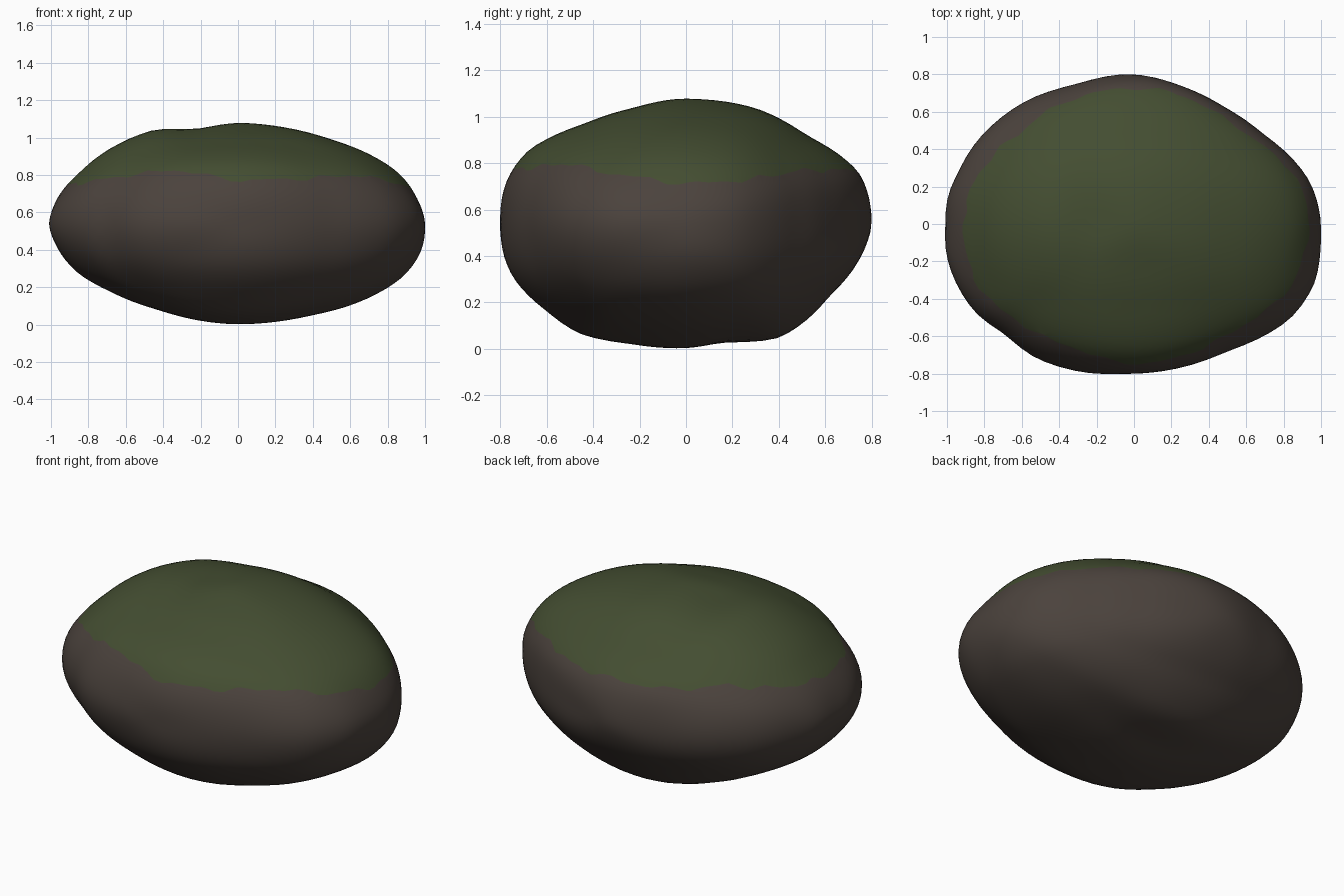
import bpy, bmesh, math
from mathutils import Vector

default_cube = bpy.data.objects.get("Cube")
if default_cube:
    bpy.data.objects.remove(default_cube, do_unlink=True)

HALF = Vector((1.0, 0.8, 0.535))
MID = 0.54


def make_material(name, colour):
    mat = bpy.data.materials.new(name)
    mat.use_nodes = True
    mat.diffuse_color = colour
    mat.node_tree.nodes["Principled BSDF"].inputs["Base Color"].default_value = colour
    mat.roughness = 0.9
    return mat


def lookup(samples, angle):
    """Linear interpolation in a closed ring of (angle, value) pairs."""
    angle %= math.tau
    ring = [(samples[-1][0] - math.tau, samples[-1][1])] + samples
    ring.append((samples[0][0] + math.tau, samples[0][1]))
    for (a, va), (b, vb) in zip(ring, ring[1:]):
        if a <= angle <= b:
            t = (angle - a) / max(b - a, 1e-6)
            return va + (vb - va) * t
    return samples[0][1]


def outline(points, u_size, v_size, v_mid=0.0):
    """Turn an outline into swelling factors around an ellipse."""
    ring = []
    for u, v in points:
        p, q = u / u_size, (v - v_mid) / v_size
        ring.append((math.atan2(q, p) % math.tau, math.hypot(p, q)))
    return sorted(ring)


# Boulder outlines: plan, front and side
plan = outline([(1, 0), (.94, .23), (.69, .48), (.49, .62), (.21, .75), (-.04, .81),
                (-.3, .75), (-.56, .67), (-.83, .46), (-.94, .28), (-1, .15), (-1, -.2),
                (-.83, -.5), (-.7, -.58), (-.53, -.72), (-.26, -.8), (0, -.8),
                (.2, -.78), (.5, -.68), (.84, -.51), (.97, -.32), (1, -.15)],
               HALF.x, HALF.y)
front = outline([(1, .54), (.96, .67), (.85, .82), (.5, .99), (.22, 1.06), (0, 1.08),
                 (-.22, 1.04), (-.44, 1.05), (-.69, .94), (-.84, .82), (-.97, .67),
                 (-1, .55), (-.97, .42), (-.85, .27), (-.69, .18), (-.43, .08),
                 (-.2, .02), (0, 0), (.4, .05), (.6, .1), (.88, .25), (.99, .41)],
                HALF.x, HALF.z, MID)
side = outline([(.8, .55), (.75, .76), (.52, .92), (.3, 1.04), (-.04, 1.08),
                (-.22, 1.04), (-.44, .97), (-.68, .86), (-.77, .74), (-.8, .54),
                (-.75, .31), (-.6, .16), (-.46, .06), (-.24, .02), (-.04, 0),
                (.15, .03), (.4, .04), (.62, .23), (.72, .34), (.77, .43)],
               HALF.y, HALF.z, MID)

# Height of the moss edge, evenly spaced around the boulder from +x
edge_heights = [.71, .73, .77, .77, .78, .78, .81, .77,
                .75, .75, .79, .83, .77, .78, .8, .75]
moss_edge = [(math.tau * i / len(edge_heights), h) for i, h in enumerate(edge_heights)]


def above_edge(co):
    angle = math.atan2(co.y / HALF.y, co.x)
    ripple = 0.008 * math.sin(17 * angle) + 0.006 * math.sin(29 * angle + 1)
    return co.z - lookup(moss_edge, angle) - ripple


# Boulder body: a sphere swollen to match the three outlines
bm = bmesh.new()
bmesh.ops.create_icosphere(bm, subdivisions=5, radius=1)
for vert in bm.verts:
    d = vert.co.normalized()
    swell = total = 0.0
    for ring, u, v, away in ((plan, d.x, d.y, d.z), (front, d.x, d.z, d.y),
                             (side, d.y, d.z, d.x)):
        weight = 1 / (away * away + 0.004)
        swell += weight * lookup(ring, math.atan2(v, u))
        total += weight
    d *= swell / total
    vert.co = Vector((d.x * HALF.x, d.y * HALF.y, d.z * HALF.z + MID))

# Soften the creases between outline points
for _ in range(2):
    bmesh.ops.smooth_vert(bm, verts=bm.verts, factor=0.4,
                          use_axis_x=True, use_axis_y=True, use_axis_z=True)

# Cut the ragged moss edge into the surface
level = {v: above_edge(v.co) for v in bm.verts}
cuts = []
for edge in list(bm.edges):
    a, b = edge.verts
    if level[a] * level[b] < 0:
        t = level[a] / (level[a] - level[b])
        cuts.append(bmesh.utils.edge_split(edge, a, t)[1])
bmesh.ops.connect_verts(bm, verts=cuts)
cut_set = set(cuts)
for face in bm.faces:
    face.smooth = True
    height = sum(level[v] for v in face.verts if v not in cut_set)
    face.material_index = 1 if height > 0 else 0
bmesh.ops.recalc_face_normals(bm, faces=bm.faces)

mesh = bpy.data.meshes.new("mossy_boulder")
bm.to_mesh(mesh)
bm.free()
mesh.materials.append(make_material("brown_stone", (0.070, 0.055, 0.046, 1)))
mesh.materials.append(make_material("green_moss", (0.057, 0.075, 0.031, 1)))
boulder = bpy.data.objects.new("mossy_boulder", mesh)
bpy.context.collection.objects.link(boulder)
